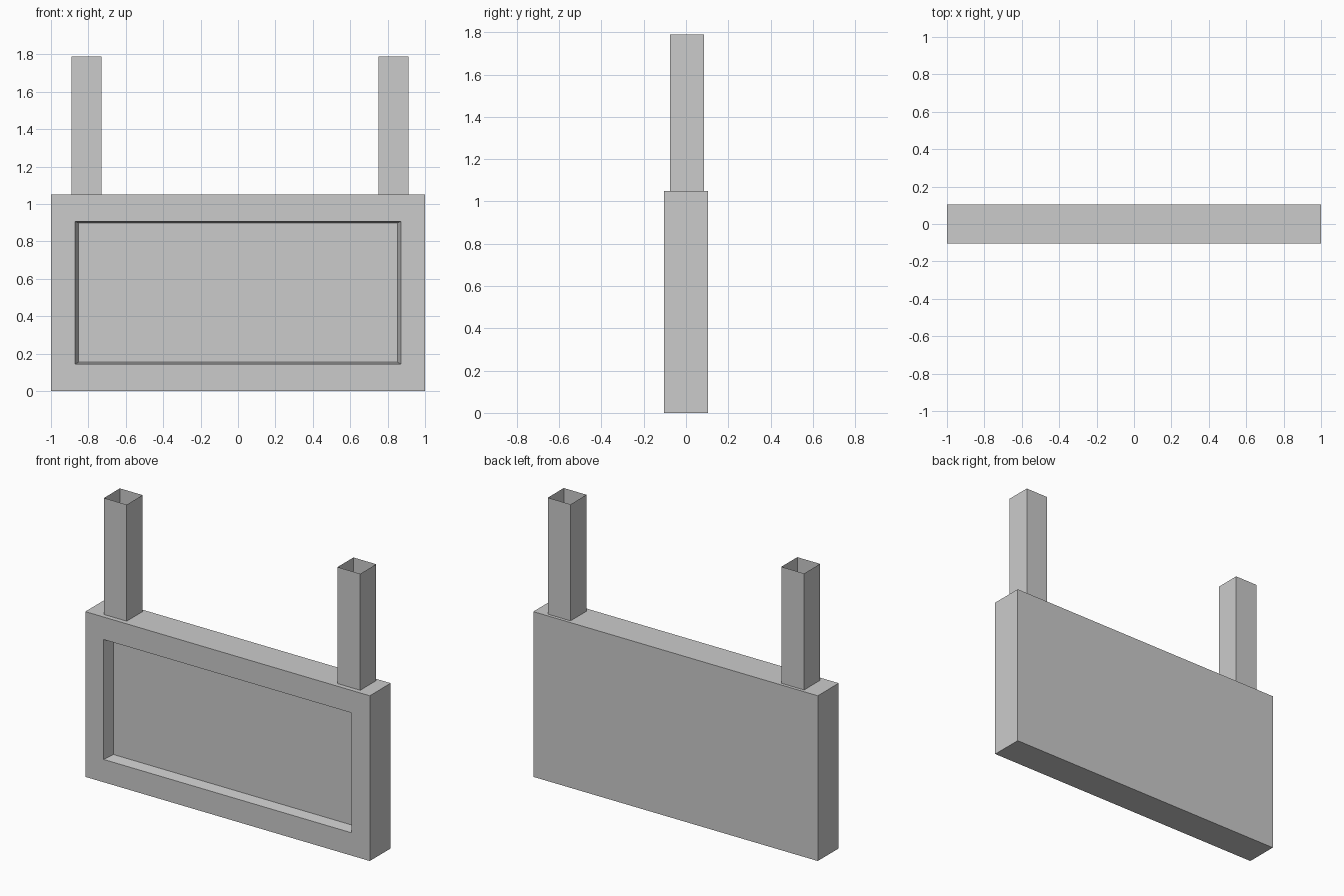
import bpy
import bmesh
from mathutils import Matrix, Vector

default = bpy.data.objects.get("Cube")
if default:
    bpy.data.objects.remove(default, do_unlink=True)

grey = bpy.data.materials.new("plain grey")
grey.use_nodes = True
grey.diffuse_color = (0.6, 0.6, 0.6, 1)
grey.node_tree.nodes["Principled BSDF"].inputs["Base Color"].default_value = (0.6, 0.6, 0.6, 1)


def box(bm, size, centre):
    matrix = Matrix.Translation(centre) @ Matrix.Diagonal((*size, 1))
    bmesh.ops.create_cube(bm, size=1, matrix=matrix)
    bm.normal_update()


def finish(bm, name):
    mesh = bpy.data.meshes.new(name)
    bm.to_mesh(mesh)
    bm.free()
    mesh.materials.append(grey)
    obj = bpy.data.objects.new(name, mesh)
    bpy.context.collection.objects.link(obj)


def step_face(bm, face, half_width, bottom, top, y):
    """Inset the face, then place its corners on a new rectangle."""
    bmesh.ops.inset_region(bm, faces=[face], thickness=0.02)
    middle = face.calc_center_median()
    for v in face.verts:
        v.co = Vector((half_width if v.co.x > middle.x else -half_width, y,
                       top if v.co.z > middle.z else bottom))


# Sign board with a recessed, slightly tapered front panel
HEIGHT, DEPTH = 1.05, 0.21
bm = bmesh.new()
box(bm, (2, DEPTH, HEIGHT), (0, 0, HEIGHT / 2))
front = min(bm.faces, key=lambda f: f.calc_center_median().y)
step_face(bm, front, 0.872, 0.145, 0.907, -DEPTH / 2)
step_face(bm, front, 0.852, 0.155, 0.9, -DEPTH / 2 + 0.07)
finish(bm, "sign_board")

# Hollow, open-ended square posts
POST, TOP = 0.16, 1.79
for name, x in (("right_post", -0.81), ("left_post", 0.832)):
    bm = bmesh.new()
    box(bm, (POST, POST, TOP - HEIGHT), (x, 0.005, (TOP + HEIGHT) / 2))
    ends = [f for f in bm.faces if abs(f.normal.z) > 0.5]
    bmesh.ops.delete(bm, geom=ends, context='FACES_ONLY')
    finish(bm, name)
